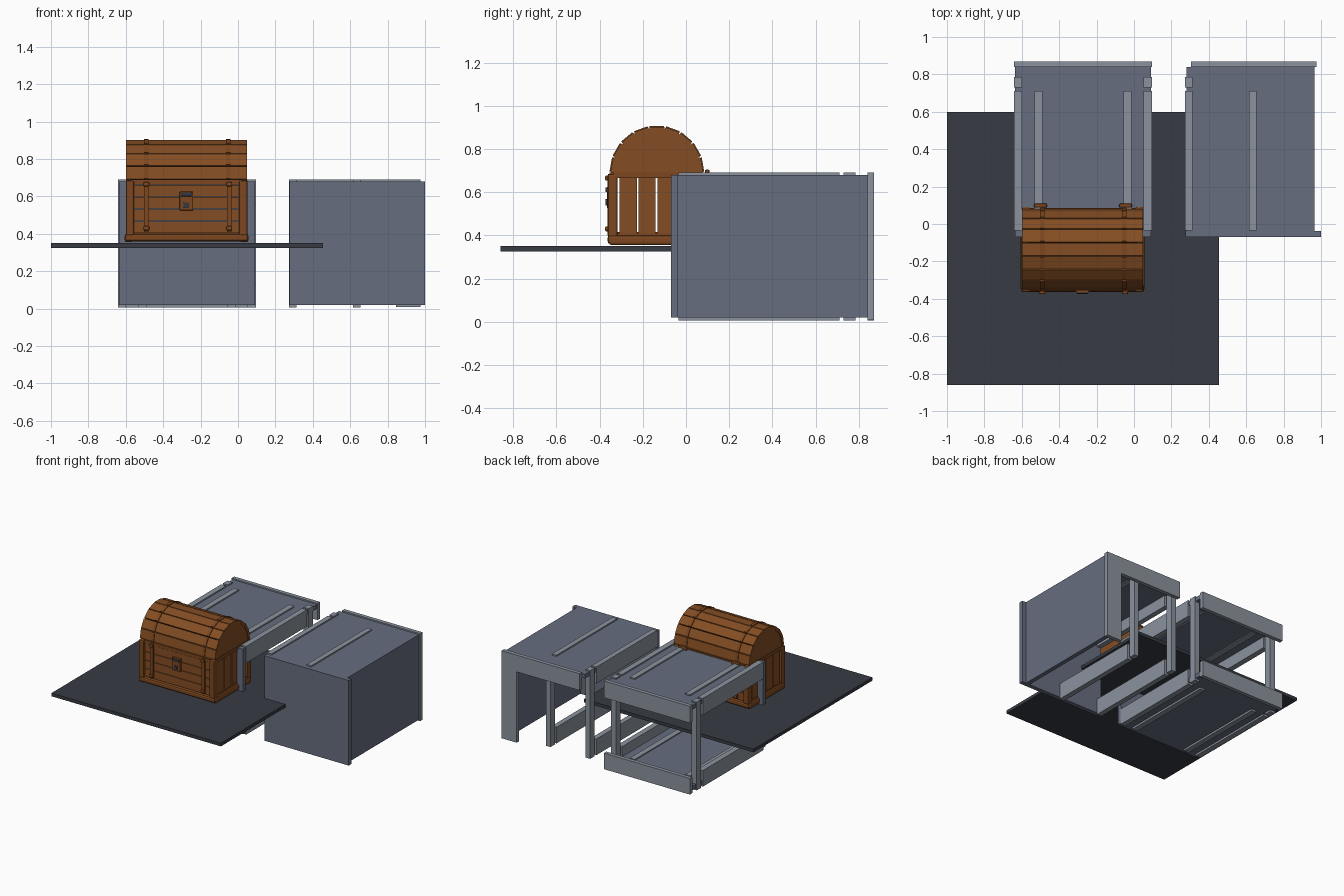
import bpy, bmesh, math
from mathutils import Matrix, Vector

cube = bpy.data.objects.get("Cube")
if cube:
    bpy.data.objects.remove(cube, do_unlink=True)


def material(name, rgb):
    m = bpy.data.materials.new(name)
    m.use_nodes = True
    m.diffuse_color = (*rgb, 1)
    m.node_tree.nodes["Principled BSDF"].inputs["Base Color"].default_value = (*rgb, 1)
    return m


PANEL = material("blue grey panel", (.135, .155, .215))
RAIL = material("light grey rail", (.26, .29, .34))
SLATE = material("dark slate", (.038, .044, .055))
WOOD = material("warm wood", (.23, .075, .017))
TRIM = material("wood trim", (.2, .062, .013))
IRON = material("dark iron", (.035, .04, .05))


def finish(name, bm, mat, bevel=0):
    me = bpy.data.meshes.new(name)
    bmesh.ops.recalc_face_normals(bm, faces=bm.faces)
    bm.to_mesh(me)
    bm.free()
    me.materials.append(mat)
    ob = bpy.data.objects.new(name, me)
    bpy.context.collection.objects.link(ob)
    if bevel:
        mod = ob.modifiers.new("soft edges", "BEVEL")
        mod.width, mod.segments = bevel, 2
    return ob


def box(name, x, y, z, mat, bevel=0):
    """Box from (min, max) pairs."""
    bm = bmesh.new()
    size = [b - a for a, b in (x, y, z)]
    mid = Vector([(a + b) / 2 for a, b in (x, y, z)])
    bmesh.ops.create_cube(bm, size=1, matrix=Matrix.Translation(mid) @ Matrix.Diagonal((*size, 1)))
    return finish(name, bm, mat, bevel)


# Floor slab
box("floor_slab", (-1, .455), (-.86, .6), (.325, .35), SLATE)

# Shared depths of the two crates
FRONT, DEPTH, BACK = (-.07, -.037), (-.037, .84), (.84, .87)
RAIL_Y, POST_Y = (-.035, .71), (.73, .785)
TOP, BOTTOM = (.56, .69), (.005, .13)

# Left crate: top and bottom panels, open sides
box("crate_a_front_panel", (-.635, .09), FRONT, (.02, .68), PANEL)
for level, panel_z, rail_z, rib_z in (("top", (.648, .68), TOP, (.64, .69)),
                                      ("bottom", (.02, .052), BOTTOM, (.005, .06))):
    box(f"crate_a_{level}_panel", (-.635, .09), DEPTH, panel_z, PANEL)
    box(f"crate_a_{level}_back_lip", (-.642, .095), BACK, rail_z, RAIL)
    for side, x in (("right", -.642), ("left", .052)):
        box(f"crate_a_{level}_{side}_rail", (x, x + .043), RAIL_Y, rail_z, RAIL)
    for side, x in (("right", -.533), ("left", -.057)):
        box(f"crate_a_{level}_{side}_rib", (x, x + .043), RAIL_Y, rib_z, RAIL)
for side, x in (("right", -.642), ("left", .052)):
    box(f"crate_a_{side}_post", (x, x + .043), POST_Y, (.005, .69), RAIL)

# Right crate: top and outer side panels, open underneath
box("crate_b_front_panel", (.275, 1), FRONT, (.02, .68), PANEL)
box("crate_b_top_panel", (.28, .965), DEPTH, (.648, .68), PANEL)
box("crate_b_side_panel", (.933, .966), DEPTH, (.02, .68), PANEL)
box("crate_b_back_lip_top", (.305, .975), BACK, TOP, RAIL)
box("crate_b_back_lip_side", (.845, .975), BACK, (.01, .56), RAIL)
box("crate_b_top_rail", (.273, .313), RAIL_Y, TOP, RAIL)
box("crate_b_top_rib", (.615, .655), RAIL_Y, (.64, .69), RAIL)
for side, x, top in (("outer", .273, .69), ("inner", .615, .65)):
    box(f"crate_b_{side}_bottom_rail", (x, x + .04), RAIL_Y, BOTTOM, RAIL)
    box(f"crate_b_{side}_post", (x, x + .04), POST_Y, (.005, top), RAIL)

# Chest body: base, corner posts, plank walls
CX, CY = -.275, -.135
HX, HY = .325, .222
box("chest_floor", (CX - .3, CX + .3), (CY - .2, CY + .2), (.39, .415), WOOD)
for s, side in ((-1, "right"), (1, "left")):
    def span(a, b, c=CX):
        return tuple(sorted((c + s * a, c + s * b)))
    ends = span(HX - .04, HX + .006)
    box(f"chest_{side}_base", ends, (CY - HY, CY + HY), (.355, .4), TRIM, .012)
    box(f"chest_{side}_top_beam", span(HX - .03, HX - .002), (CY - HY + .02, CY + HY - .02), (.665, .69), TRIM)
    box(f"chest_{side}_low_beam", span(HX - .03, HX - .008), (CY - HY + .02, CY + HY - .02), (.395, .41), TRIM)
    for t, where in ((-1, "front"), (1, "back")):
        y = tuple(sorted((CY + t * (HY - .04), CY + t * (HY + .006))))
        box(f"chest_{side}_{where}_post", span(HX - .045, HX), y, (.39, .685), TRIM, .01)
    for i in range(4):
        y = CY - .172 + i * .087
        box(f"chest_{side}_plank_{i + 1}", span(HX - .025, HX - .01), (y, y + .079), (.4, .675), WOOD)
for t, where in ((-1, "front"), (1, "back")):
    def depth(a, b):
        return tuple(sorted((CY + t * a, CY + t * b)))
    box(f"chest_{where}_base", (CX - HX - .004, CX + HX + .004), depth(HY - .04, HY + .006), (.36, .4), TRIM, .012)
    box(f"chest_{where}_top_beam", (CX - HX + .04, CX + HX - .04), depth(HY - .03, HY - .002), (.665, .69), TRIM)
    for i in range(4):
        z = .405 + i * .065
        box(f"chest_{where}_plank_{i + 1}", (CX - HX + .04, CX + HX - .04), depth(HY - .028, HY - .008), (z, z + .061), WOOD)
    for x, side in ((-.49, "right"), (-.047, "left")):
        box(f"chest_{where}_{side}_strap", (x - .012, x + .012), depth(HY - .01, HY + .004), (.41, .685), TRIM)
        for z in (.43, .665):
            box(f"chest_{where}_{side}_stud", (x - .016, x + .016), depth(HY, HY + .018), (z - .012, z + .012), TRIM, .007)

# Hinges
for x in (-.5, -.045):
    box("hinge", (x - .035, x + .035), (CY + HY, .11), (.675, .705), TRIM, .008)

# Lock
FACE = CY - HY
box("lock_plate", (-.312, -.24), (FACE - .01, FACE + .01), (.525, .625), TRIM, .004)
box("lock_hasp", (-.306, -.246), (FACE - .017, FACE), (.6, .622), IRON, .004)
box("lock_keyhole", (-.291, -.261), (FACE - .016, FACE), (.538, .568), IRON, .003)

# Lid: half-round ends, staves and straps around the arc
LID_Z, R, STAVES = .69, .205, 9


def half_disc(name, x0, x1):
    bm = bmesh.new()
    n = STAVES * 2
    ring = [bm.verts.new((x0, CY + R * math.cos(math.pi * i / n), LID_Z + R * math.sin(math.pi * i / n)))
            for i in range(n + 1)]
    face = bm.faces.new(ring)
    ext = bmesh.ops.extrude_face_region(bm, geom=[face])
    moved = [v for v in ext["geom"] if isinstance(v, bmesh.types.BMVert)]
    bmesh.ops.translate(bm, verts=moved, vec=(x1 - x0, 0, 0))
    return finish(name, bm, WOOD)


def arc_piece(name, x, width, angle, length, r0, r1, mat):
    """Box lying on the lid arc at the given angle."""
    bm = bmesh.new()
    turn = (Matrix.Translation((x, CY, LID_Z)) @ Matrix.Rotation(angle, 4, "X")
            @ Matrix.Translation((0, (r0 + r1) / 2, 0)))
    bmesh.ops.create_cube(bm, size=1, matrix=turn @ Matrix.Diagonal((width, r1 - r0, length, 1)))
    return finish(name, bm, mat)


half_disc("lid_right_end", CX - .318, CX - .295)
half_disc("lid_left_end", CX + .295, CX + .318)
step = math.pi / STAVES
for i in range(STAVES):
    a = (i + .5) * step
    arc_piece(f"lid_stave_{i + 1}", CX, .645, a, .069, .19, .212, WOOD)
    for x, side in ((-.49, "right"), (-.052, "left")):
        arc_piece(f"lid_{side}_strap_{i + 1}", x, .024, a, .066, .205, .217, TRIM)
